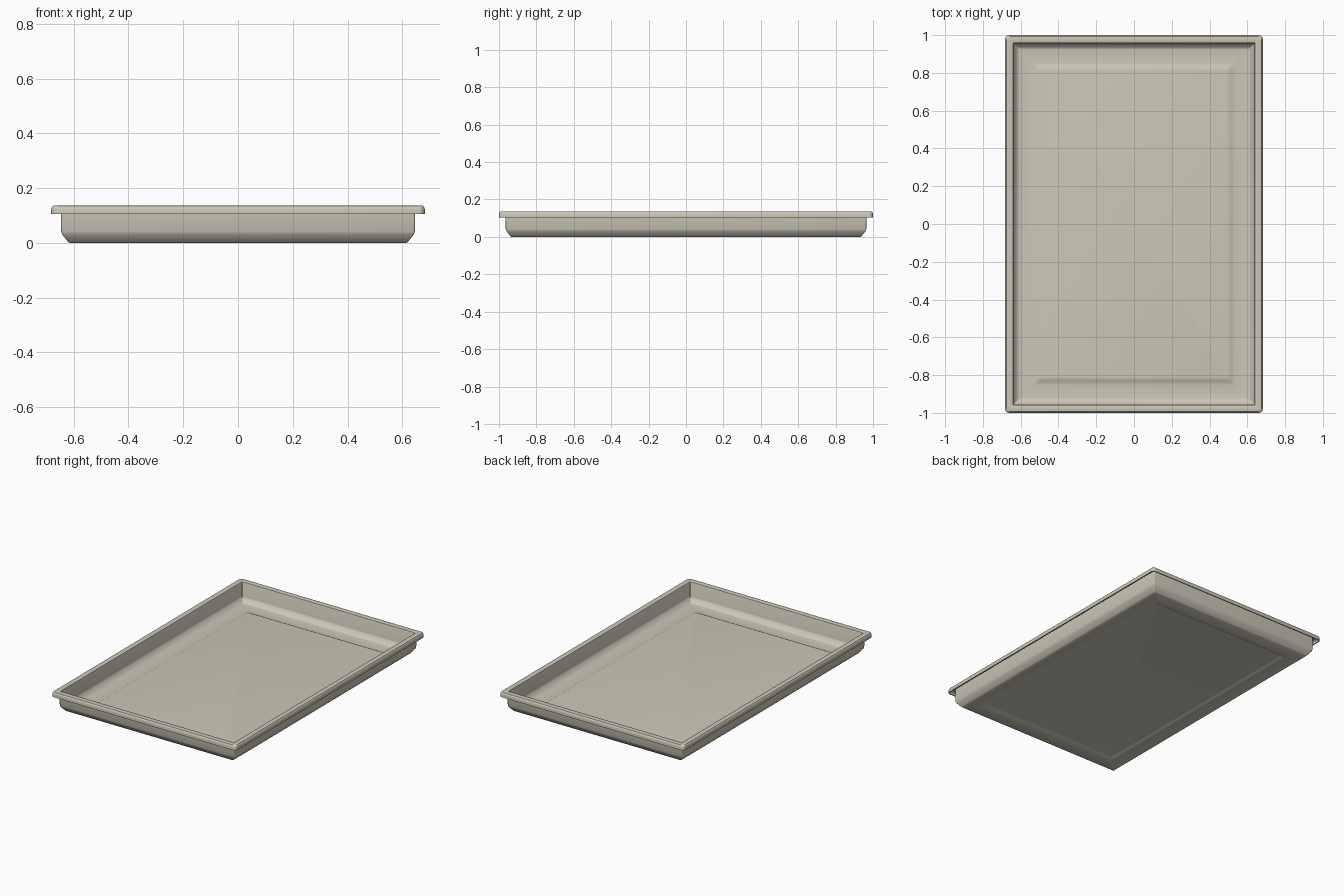
import bpy, bmesh, math

if "Cube" in bpy.data.objects:
    bpy.data.objects.remove(bpy.data.objects["Cube"])

HALF_X, HALF_Y = 0.682, 1.0
CORNER_STEPS = 6

mat = bpy.data.materials.new("warm_grey_beige")
mat.diffuse_color = (0.60, 0.57, 0.48, 1)
mat.use_nodes = True
mat.node_tree.nodes["Principled BSDF"].inputs["Base Color"].default_value = mat.diffuse_color


def ring(bm, inset, z, r):
    """Rounded rectangle of vertices, set in from the outer edge."""
    hx, hy = HALF_X - inset, HALF_Y - inset
    verts = []
    for i, (sx, sy) in enumerate([(1, 1), (-1, 1), (-1, -1), (1, -1)]):
        for k in range(CORNER_STEPS + 1):
            a = math.pi / 2 * (i + k / CORNER_STEPS)
            verts.append(bm.verts.new((sx * (hx - r) + r * math.cos(a),
                                       sy * (hy - r) + r * math.sin(a), z)))
    return verts


# Section from the raised floor outward, over the rim, back underneath
# (inset from outer edge, height, corner radius)
profile = [
    (0.187, 0.019, 0.010), (0.176, 0.0175, 0.013), (0.162, 0.0105, 0.016), (0.150, 0.008, 0.018),
    # inner floor edge, slanted foot and wall
    (0.073, 0.008, 0.004), (0.069, 0.009, 0.004), (0.047, 0.034, 0.004), (0.044, 0.042, 0.004),
    (0.043, 0.131, 0.004), (0.041, 0.135, 0.005), (0.036, 0.137, 0.006),
    # rim and turned down lip
    (0.014, 0.137, 0.014), (0.007, 0.1355, 0.017), (0.002, 0.130, 0.020), (0.000, 0.123, 0.022),
    (0.000, 0.105, 0.022), (0.007, 0.105, 0.016), (0.007, 0.122, 0.016), (0.013, 0.129, 0.012),
    (0.035, 0.129, 0.006),
    # outer wall, foot and underside
    (0.036, 0.042, 0.006), (0.040, 0.031, 0.006), (0.062, 0.003, 0.006), (0.067, 0.000, 0.006),
    (0.150, 0.000, 0.018), (0.162, 0.0025, 0.016), (0.176, 0.0095, 0.013), (0.187, 0.011, 0.010),
]

bm = bmesh.new()
rings = [ring(bm, *p) for p in profile]
for a, b in zip(rings, rings[1:]):
    n = len(a)
    for i in range(n):
        j = (i + 1) % n
        bm.faces.new((a[i], b[i], b[j], a[j]))
# raised centre panel, top and underside
bm.faces.new(rings[0])
bm.faces.new(rings[-1][::-1])
bmesh.ops.recalc_face_normals(bm, faces=bm.faces)

mesh = bpy.data.meshes.new("baking_tray")
bm.to_mesh(mesh)
bm.free()
mesh.materials.append(mat)
tray = bpy.data.objects.new("baking_tray", mesh)
bpy.context.collection.objects.link(tray)
bpy.context.view_layer.objects.active = tray
tray.select_set(True)
bpy.ops.object.shade_smooth_by_angle(angle=math.radians(35))
